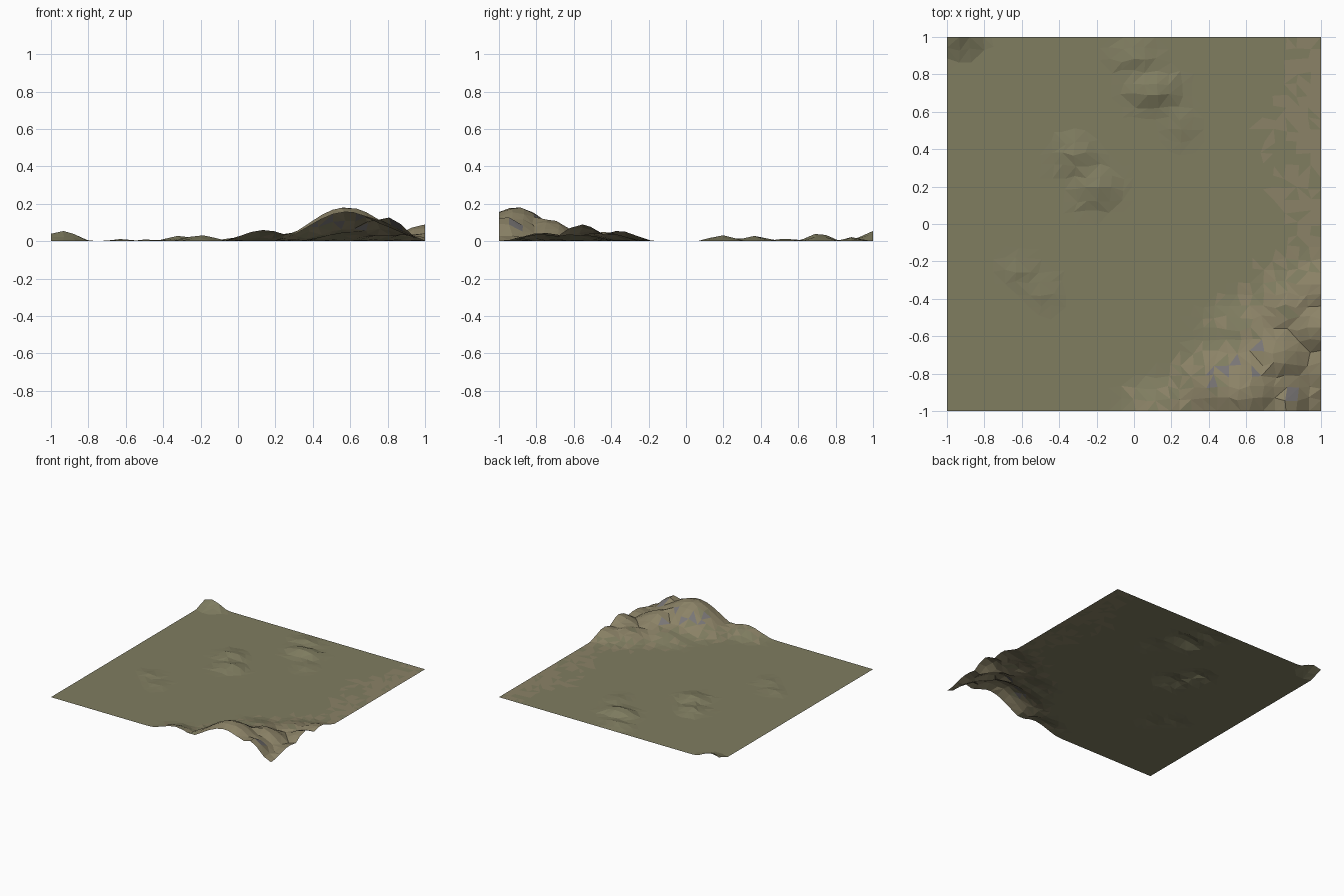
import bpy, bmesh, math, random

if "Cube" in bpy.data.objects:
    bpy.data.objects.remove(bpy.data.objects["Cube"])

random.seed(4)
N = 32  # cells per side

# Hills: centre x, y, radius x, y, height
HILLS = [
    (0.14, -1.0, 0.25, 0.20, 0.06), (0.58, -0.91, 0.42, 0.36, 0.183),
    (0.80, -0.97, 0.20, 0.25, 0.13), (0.74, -0.73, 0.30, 0.24, 0.115),
    (1.0, -0.56, 0.25, 0.20, 0.09), (1.0, -0.36, 0.30, 0.20, 0.055),
    (1.0, -0.77, 0.20, 0.22, 0.045), (0.62, -0.60, 0.32, 0.24, 0.05),
    (0.84, -0.45, 0.26, 0.24, 0.05),
    (-0.20, 0.19, 0.17, 0.14, 0.032), (-0.31, 0.37, 0.15, 0.13, 0.029),
    (0.10, 0.71, 0.20, 0.13, 0.043), (0.0, 0.89, 0.17, 0.10, 0.022),
    (0.25, 0.53, 0.12, 0.14, 0.012), (-0.48, -0.37, 0.12, 0.11, 0.01),
    (-0.62, -0.25, 0.12, 0.10, 0.012), (-0.94, 1.0, 0.17, 0.13, 0.055),
]


def height(x, y):
    z = 0.0
    for cx, cy, rx, ry, h in HILLS:
        d = math.hypot((x - cx) / rx, (y - cy) / ry)
        if d < 1:
            z = max(z, h * (math.cos(math.pi * d) + 1) / 2)
    return z


def material(name, rgb):
    m = bpy.data.materials.new(name)
    m.diffuse_color = (*rgb, 1)
    m.use_nodes = True
    m.node_tree.nodes["Principled BSDF"].inputs["Base Color"].default_value = m.diffuse_color
    return m


# Terrain sheet, triangulated with mixed diagonals
bm = bmesh.new()
grid = []
for j in range(N + 1):
    row = []
    for i in range(N + 1):
        x, y = -1 + 2 * i / N, -1 + 2 * j / N
        if 0 < i < N:
            x += random.uniform(-0.012, 0.012)
        if 0 < j < N:
            y += random.uniform(-0.012, 0.012)
        row.append(bm.verts.new((x, y, height(x, y))))
    grid.append(row)
for j in range(N):
    for i in range(N):
        a, b = grid[j][i], grid[j][i + 1]
        c, d = grid[j + 1][i + 1], grid[j + 1][i]
        tris = ((a, b, c), (a, c, d)) if random.random() < 0.5 else ((a, b, d), (b, c, d))
        for t in tris:
            bm.faces.new(t)
bm.normal_update()

# Ground colours: grass on the plain, dry earth on slopes, rock on steep faces
for f in bm.faces:
    c = f.calc_center_median()
    dry = max(c.x * 0.7 - abs(c.y - 0.5) * 0.2, (c.x - c.y) * 0.5) + random.uniform(-0.15, 0.15)
    f.material_index = 1 if dry > 0.56 else 0
    if f.normal.z < 0.82 and c.z > 0.06 and random.random() < 0.6:
        f.material_index = 2
me = bpy.data.meshes.new("terrain")
bm.to_mesh(me)
bm.free()
for name, rgb in (("grass", (0.215, 0.205, 0.118)), ("dry_earth", (0.26, 0.225, 0.135)),
                  ("rock", (0.19, 0.18, 0.18))):
    me.materials.append(material(name, rgb))
bpy.context.collection.objects.link(bpy.data.objects.new("terrain", me))
